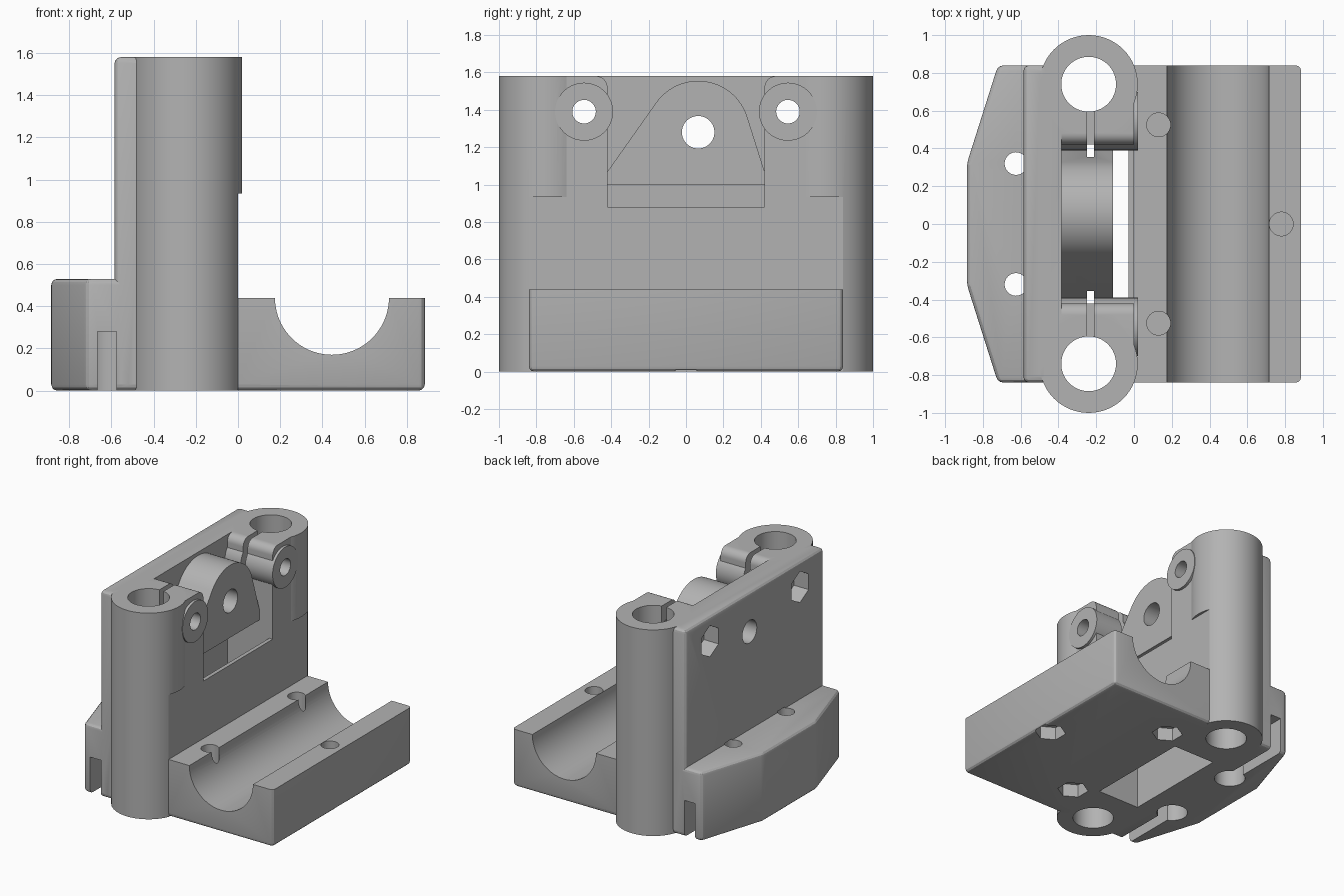
import bpy, bmesh
from math import cos, sin, radians

cube = bpy.data.objects.get("Cube")
if cube:
    bpy.data.objects.remove(cube)

TOP = 1.58
ROD_X, ROD_Y = -0.24, 0.74


def arc(cx, cy, r, start, end, n):
    step = (end - start) / n
    return [(cx + r * cos(radians(start + step * i)),
             cy + r * sin(radians(start + step * i))) for i in range(n + 1)]


def circle(cx, cy, r, n=64, turn=0):
    return arc(cx, cy, r, turn, turn + 360, n)[:-1]


def rect(a0, a1, b0, b1):
    return [(a0, b0), (a1, b0), (a1, b1), (a0, b1)]


def prism(name, pts, axis, lo, hi, bevel=0):
    """Extrude a 2D outline along one axis; the outline uses the other two."""
    place = {"x": lambda a, b, t: (t, a, b),
             "y": lambda a, b, t: (a, t, b),
             "z": lambda a, b, t: (a, b, t)}[axis]
    bm = bmesh.new()
    rings = [[bm.verts.new(place(a, b, t)) for a, b in pts] for t in (lo, hi)]
    n = len(pts)
    for ring in rings:
        bm.faces.new(ring)
    for i in range(n):
        j = (i + 1) % n
        bm.faces.new((rings[0][i], rings[0][j], rings[1][j], rings[1][i]))
    bmesh.ops.recalc_face_normals(bm, faces=bm.faces)
    if bevel:
        bmesh.ops.bevel(bm, geom=bm.edges[:], offset=bevel, segments=3,
                        profile=0.5, affect="EDGES")
    mesh = bpy.data.meshes.new(name)
    bm.to_mesh(mesh)
    bm.free()
    obj = bpy.data.objects.new(name, mesh)
    bpy.context.collection.objects.link(obj)
    return obj


def combine(target, tool, operation):
    bpy.context.view_layer.objects.active = target
    mod = target.modifiers.new("combine", "BOOLEAN")
    mod.operation = operation
    mod.solver = "EXACT"
    mod.object = tool
    bpy.ops.object.modifier_apply(modifier=mod.name)
    bpy.data.objects.remove(tool)


def add(target, *args, **kw):
    combine(target, prism(*args, **kw), "UNION")


def cut(target, *args, **kw):
    combine(target, prism(*args, **kw), "DIFFERENCE")


# Back plate and the core between the rod sleeves
body = prism("carriage", rect(-0.585, -0.44, -0.84, 0.84), "z", 0, TOP, bevel=0.03)
add(body, "core", rect(-0.5, 0, -ROD_Y, ROD_Y), "z", 0, TOP)

# Rear belt block with tapered ends
outline = [(-0.46, -0.84), (-0.72, -0.84), (-0.885, -0.32),
           (-0.885, 0.32), (-0.72, 0.84), (-0.46, 0.84)]
add(body, "belt_block", outline, "z", 0, 0.53, bevel=0.03)

# Rod sleeves, flattened at the front below the clamps
for side in (-1, 1):
    sleeve = prism("rod_sleeve", circle(ROD_X, side * ROD_Y, 0.26), "z", 0, TOP)
    cut(sleeve, "flat", rect(0, 0.2, -1.2, 1.2), "z", -0.1, 0.935)
    combine(body, sleeve, "UNION")

# Bearing holder with a half-round groove along y
holder = prism("bearing_holder", rect(-0.1, 0.885, -0.84, 0.84), "z", 0, 0.6, bevel=0.03)
trough = [(-0.3, 0.44)] + arc(0.445, 0.44, 0.27, 180, 360, 40) + \
         [(1.1, 0.44), (1.1, 0.8), (-0.3, 0.8)]
cut(holder, "trough", trough, "y", -1, 1)
combine(body, holder, "UNION")


# Central pocket and its front window, flared at the top
def flared(bottom):
    right = arc(0.48, TOP - 0.06, 0.06, 180, 90, 8)
    left = [(-y, z) for y, z in reversed(right)]
    return [(-0.42, bottom), (0.42, bottom)] + right + \
           [(0.48, 1.7), (-0.48, 1.7)] + left


cut(body, "pocket", flared(-0.1), "x", -0.385, -0.03)
cut(body, "window", flared(0.88), "x", -0.1, 0.1)

# Pulley hub
hub = [(-0.45, 1.0), (0.45, 1.0), (0.45, 1.07), (0.42, 1.07)] + \
      arc(0.065, 1.28, 0.275, 17.5, 144, 32) + [(-0.42, 1.07), (-0.45, 1.07)]
add(body, "hub", hub, "x", -0.45, -0.11)
cut(body, "hub_bore", circle(0.065, 1.28, 0.087, 40), "x", -0.8, 0.2)

for side in (-1, 1):
    y = side * 0.545
    # Clamp boss with screw hole, nut trap and slot
    add(body, "clamp_boss", circle(y, 1.39, 0.155), "x", -0.42, 0.02)
    cut(body, "clamp_hole", circle(y, 1.39, 0.063, 32), "x", -0.8, 0.2)
    cut(body, "clamp_nut", circle(y, 1.39, 0.12, 6, 30), "x", -0.8, -0.46)
    cut(body, "clamp_slot", rect(-0.25, -0.212, *sorted((side * 0.355, side * ROD_Y))),
        "z", 0.935, 1.8)
    cut(body, "rod_bore", circle(ROD_X, side * ROD_Y, 0.145), "z", -0.1, 1.8)
    # Belt slot with round pocket and access hole
    cut(body, "belt_slot", rect(-0.665, -0.575, *sorted((side * 0.32, side * 1.0))),
        "z", -0.1, 0.28)
    cut(body, "belt_pocket", circle(-0.625, side * 0.32, 0.11, 40), "z", -0.1, 0.28)
    cut(body, "belt_hole", circle(-0.625, side * 0.32, 0.06, 32), "z", 0.2, 0.54)

# Bearing screws: holes from above, nut traps from below
for x, y in ((0.13, -0.525), (0.13, 0.525), (0.78, 0)):
    cut(body, "bearing_hole", circle(x, y, 0.063, 32), "z", 0.12, 0.7)
    cut(body, "bearing_nut", circle(x, y, 0.11, 6, 30), "z", -0.1, 0.1)

# Single grey plastic
grey = bpy.data.materials.new("grey_plastic")
grey.use_nodes = True
colour = (0.45, 0.45, 0.45, 1)
grey.diffuse_color = colour
grey.node_tree.nodes["Principled BSDF"].inputs["Base Color"].default_value = colour
body.data.materials.clear()
body.data.materials.append(grey)
for face in body.data.polygons:
    face.material_index = 0

bpy.ops.object.select_all(action="DESELECT")
body.select_set(True)
bpy.context.view_layer.objects.active = body
bpy.ops.object.shade_smooth_by_angle(angle=radians(18))
